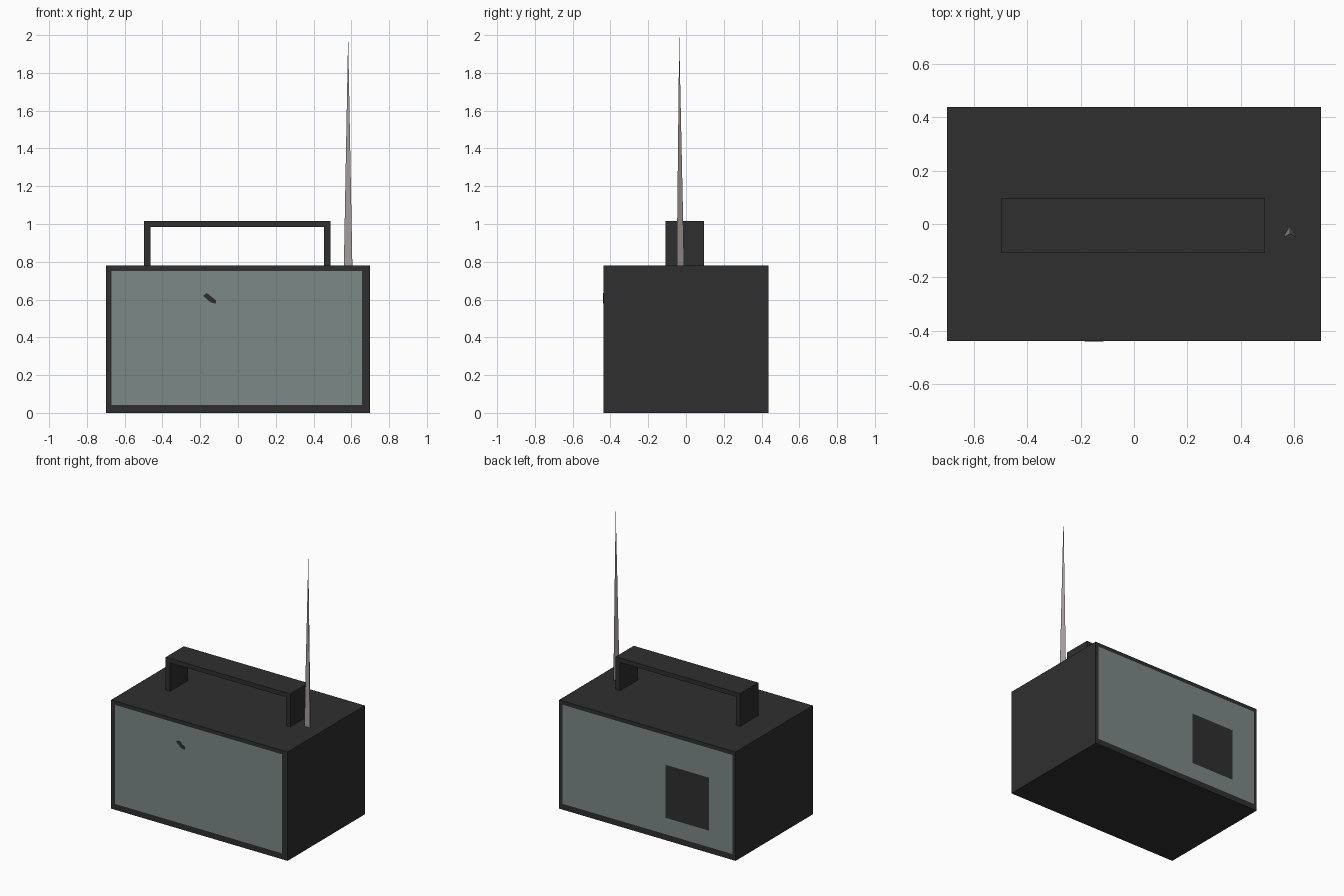
import bpy, bmesh
from mathutils import Vector

if "Cube" in bpy.data.objects:
    bpy.data.objects.remove(bpy.data.objects["Cube"])


def material(name, r, g, b):
    m = bpy.data.materials.new(name)
    m.diffuse_color = (r, g, b, 1)
    m.use_nodes = True
    m.node_tree.nodes["Principled BSDF"].inputs["Base Color"].default_value = m.diffuse_color
    return m


DARK = material("charcoal", 0.028, 0.028, 0.028)
PANEL = material("grey_green", 0.198, 0.246, 0.243)
METAL = material("warm_grey_metal", 0.37, 0.33, 0.325)


def finish(name, bm, *mats):
    bmesh.ops.recalc_face_normals(bm, faces=bm.faces[:])
    me = bpy.data.meshes.new(name)
    bm.to_mesh(me)
    bm.free()
    for m in mats:
        me.materials.append(m)
    ob = bpy.data.objects.new(name, me)
    bpy.context.collection.objects.link(ob)
    return ob


def extrude_profile(name, pts, y0, y1, mat):
    """Extrude an x-z outline along y."""
    bm = bmesh.new()
    f = bm.faces.new([bm.verts.new((x, y0, z)) for x, z in pts])
    r = bmesh.ops.extrude_face_region(bm, geom=[f])
    vs = [v for v in r["geom"] if isinstance(v, bmesh.types.BMVert)]
    bmesh.ops.translate(bm, verts=vs, vec=(0, y1 - y0, 0))
    return finish(name, bm, mat)


# Body: box whose front and back faces are cut into coloured zones
W, D, H = 0.70, 0.437, 0.78
bm = bmesh.new()
bmesh.ops.create_cube(bm, size=1)
for v in bm.verts:
    v.co = Vector((v.co.x * 2 * W, v.co.y * 2 * D, (v.co.z + 0.5) * H))
bm.normal_update()

FRONT = (-0.67, 0.656, 0.042, 0.752)
BACK = (-0.675, 0.675, 0.042, 0.752)
DOOR = (-0.488, -0.143, 0.16, 0.54)      # dark hatch on the back


def inside(c, r):
    return r[0] < c.x < r[1] and r[2] < c.z < r[3]


for sign, rects in ((-1, [FRONT]), (1, [BACK, DOOR])):
    for r in rects:
        for co, no in (((r[0], 0, 0), (1, 0, 0)), ((r[1], 0, 0), (1, 0, 0)),
                       ((0, 0, r[2]), (0, 0, 1)), ((0, 0, r[3]), (0, 0, 1))):
            fs = [f for f in bm.faces if f.normal.y * sign > 0.9]
            geom = set(fs)
            for f in fs:
                geom.update(f.edges)
                geom.update(f.verts)
            bmesh.ops.bisect_plane(bm, geom=list(geom), plane_co=co, plane_no=no)
            bm.normal_update()
for f in bm.faces:
    c = f.calc_center_median()
    front = f.normal.y < -0.9 and inside(c, FRONT)
    back = f.normal.y > 0.9 and inside(c, BACK) and not inside(c, DOOR)
    f.material_index = int(front or back)
finish("radio_body", bm, DARK, PANEL)

# Small dark mark on the front panel
extrude_profile("front_mark", [(-0.185, 0.62), (-0.165, 0.634), (-0.115, 0.595),
                               (-0.118, 0.578), (-0.145, 0.585)],
                -D - 0.002, -D + 0.001, DARK)

# Carrying handle
x0, x1, zt, t = -0.497, 0.491, 1.015, 0.035
extrude_profile("handle", [(x0, H), (x0, zt), (x1, zt), (x1, H),
                           (x1 - t, H), (x1 - t, zt - t + 0.003),
                           (x0 + t, zt - t + 0.003), (x0 + t, H)],
                -0.109, 0.096, DARK)

# Three-sided tapering antenna
bm = bmesh.new()
ax, ay, r = 0.583, -0.036, 0.026
base = [bm.verts.new((ax + dx * r, ay + dy * r, H))
        for dx, dy in ((0, 1), (-0.866, -0.5), (0.866, -0.5))]
tip = bm.verts.new((ax, ay, 2.0))
bm.faces.new(base)
for i in range(3):
    bm.faces.new((base[i], base[(i + 1) % 3], tip))
finish("antenna", bm, METAL)
